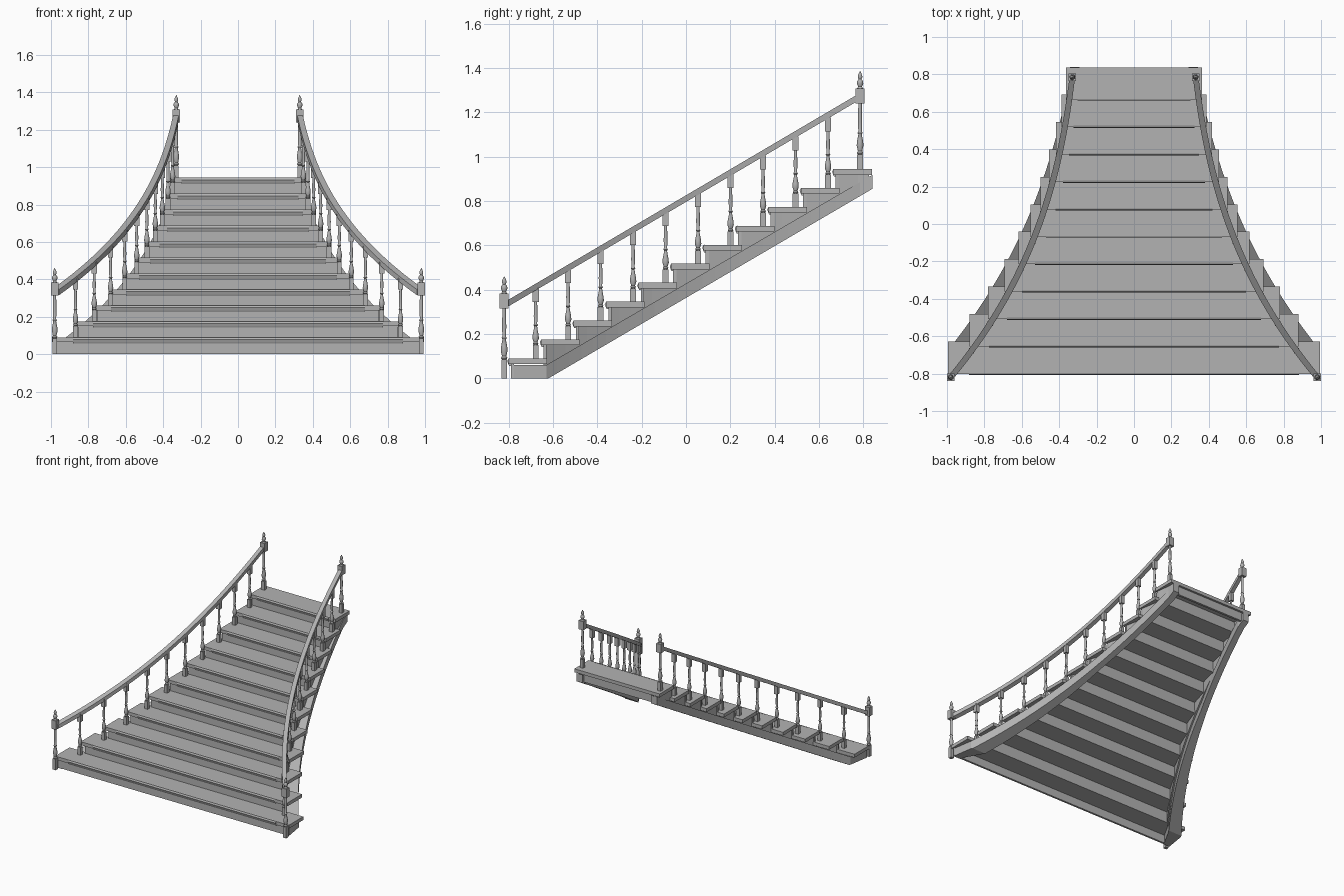
import bpy, bmesh, math

if "Cube" in bpy.data.objects:
    bpy.data.objects.remove(bpy.data.objects["Cube"])

grey = bpy.data.materials.new("plain_grey")
grey.use_nodes = True
grey.diffuse_color = (0.45, 0.45, 0.45, 1)
grey.node_tree.nodes["Principled BSDF"].inputs["Base Color"].default_value = (0.45, 0.45, 0.45, 1)

STEPS, GOING, RISE = 11, 0.1465, 0.0854
FRONT, BACK = -0.805, 0.84


# Plan and elevation curves shared by all parts
def flare(y):
    return 1 - min(max((y + 0.82) / 1.605, 0), 1)


def rail_x(y):
    u = flare(y)
    return 0.33 + 0.65 * (0.3 * u + 0.35 * u ** 2 + 0.35 * u ** 3)


def outer_x(y):
    return min(rail_x(y) + 0.012 + 0.128 * flare(y), 0.985)


def string_inner_x(y):
    return min(outer_x(y) - 0.05, rail_x(y) + 0.01)


def nosing_x(y):
    return rail_x(y) - 0.04 - 0.045 * flare(y)


def rail_half(y):
    return 0.015 + 0.005 * flare(y)


def string_top(y):
    return 0.06 + max(0, y + 0.63) * 0.583


def string_bottom(y):
    return max(0, y + 0.62) * 0.585


def rail_top(y):
    return 0.355 + 0.588 * (y + 0.8)


def finish(name, bm):
    bmesh.ops.recalc_face_normals(bm, faces=bm.faces)
    mesh = bpy.data.meshes.new(name)
    bm.to_mesh(mesh)
    bm.free()
    mesh.materials.append(grey)
    obj = bpy.data.objects.new(name, mesh)
    bpy.context.collection.objects.link(obj)
    return obj


def loft(bm, rings):
    """Skin a list of closed point rings and cap both ends."""
    loops = [[bm.verts.new(p) for p in ring] for ring in rings]
    n = len(loops[0])
    for a, b in zip(loops, loops[1:]):
        for k in range(n):
            bm.faces.new((a[k], a[(k + 1) % n], b[(k + 1) % n], b[k]))
    bm.faces.new(loops[0])
    bm.faces.new(loops[-1])


def ribbon(bm, ys, x_in, x_out, z_low, z_high, side):
    """Curved bar running up the stair."""
    loft(bm, [[(side * x_in(y), y, z_low(y)), (side * x_out(y), y, z_low(y)),
               (side * x_out(y), y, z_high(y)), (side * x_in(y), y, z_high(y))] for y in ys])


def lathe(bm, profile, sides):
    """Turned piece; four sides give a square block of half-width r."""
    turn = math.pi / sides
    grow = math.sqrt(2) if sides == 4 else 1
    loft(bm, [[(r * grow * math.cos(turn + 2 * math.pi * k / sides),
                r * grow * math.sin(turn + 2 * math.pi * k / sides), z)
               for k in range(sides)] for r, z in profile])


def box(bm, half_x, y0, y1, z0, z1):
    loft(bm, [[(x, y0, z0), (x, y1, z0), (x, y1, z1), (x, y0, z1)] for x in (-half_x, half_x)])


def span(a, b, n):
    return [a + (b - a) * k / n for k in range(n + 1)]


# Treads with rounded nosing, and risers
for i in range(STEPS):
    y = FRONT + GOING * i
    top = 0.09 + RISE * i
    low = top - 0.026
    half = rail_x(y - 0.015) + 0.014

    bm = bmesh.new()
    box(bm, half, y + 0.004, y + 0.178, low, top)
    mid = nosing_x(y)
    nose = [(0.012, top + 0.001), (0.004, top - 0.003), (-0.001, top - 0.012),
            (0.004, low), (0.008, low - 0.008), (0.02, low - 0.008)]
    loft(bm, [[(x, y + dy, z) for dy, z in nose] for x in (-mid, mid)])
    finish(f"tread_{i + 1}", bm)

    bm = bmesh.new()
    width = 0.985 if i == 0 else rail_x(y + 0.015) + 0.008
    box(bm, width, y + 0.015, y + 0.03, max(0, low - 0.062), low)
    finish(f"riser_{i + 1}", bm)

# Cross panel under the top landing
bm = bmesh.new()
box(bm, string_inner_x(BACK) + 0.005, BACK - 0.035, BACK - 0.018, string_bottom(BACK), 0.92)
finish("back_panel", bm)

for side, word in ((1, "left"), (-1, "right")):
    # Curved stringer
    bm = bmesh.new()
    ys = [FRONT + 0.015] + span(-0.63, -0.62, 1) + span(-0.58, BACK, 26)
    ribbon(bm, ys, string_inner_x, outer_x, string_bottom, string_top, side)
    finish(f"{word}_stringer", bm)

    # Infill between stringer and the underside of each tread
    bm = bmesh.new()
    for i in range(1, STEPS):
        y = FRONT + GOING * i + 0.016
        under = 0.065 + RISE * i
        ribbon(bm, span(y, y + 0.15, 3), lambda v: rail_x(v) - 0.004, lambda v: rail_x(v) + 0.008,
               lambda v: min(string_top(v) - 0.01, under - 0.002), lambda v: under, side)
    finish(f"{word}_step_infill", bm)

    # Handrail
    bm = bmesh.new()
    ribbon(bm, span(-0.815, 0.785, 32), lambda y: rail_x(y) - rail_half(y),
           lambda y: rail_x(y) + rail_half(y), lambda y: rail_top(y) - 0.03, rail_top, side)
    finish(f"{word}_handrail", bm)

# Turned baluster
bm = bmesh.new()
lathe(bm, [(0.013, 0), (0.013, 0.06)], 4)
lathe(bm, [(0.009, 0.06), (0.013, 0.066), (0.009, 0.073), (0.015, 0.09), (0.014, 0.105),
           (0.008, 0.135), (0.007, 0.145), (0.011, 0.15), (0.007, 0.156),
           (0.009, 0.19), (0.007, 0.255)], 12)
lathe(bm, [(0.014, 0.255), (0.014, 0.318)], 4)
baluster = finish("baluster", bm)

# Newel post with finial
bm = bmesh.new()
lathe(bm, [(0.013, 0), (0.013, 0.085)], 4)
lathe(bm, [(0.01, 0.085), (0.015, 0.092), (0.01, 0.1), (0.016, 0.125), (0.014, 0.145),
           (0.008, 0.175), (0.012, 0.182), (0.008, 0.19), (0.01, 0.23), (0.008, 0.315)], 12)
lathe(bm, [(0.02, 0.315), (0.02, 0.382)], 4)
lathe(bm, [(0.014, 0.382), (0.009, 0.39), (0.015, 0.405), (0.014, 0.415), (0.007, 0.424),
           (0.011, 0.434), (0.009, 0.444), (0.001, 0.46)], 12)
newel = finish("newel_post", bm)

for obj in (baluster, newel):
    bpy.ops.object.select_all(action="DESELECT")
    obj.select_set(True)
    bpy.context.view_layer.objects.active = obj
    bpy.ops.object.shade_smooth_by_angle(angle=math.radians(40))


def place(source, name, location):
    obj = source.copy()
    obj.name = name
    obj.location = location
    bpy.context.collection.objects.link(obj)


# Repeat posts along both rails
for side, word in ((1, "left"), (-1, "right")):
    place(newel, f"{word}_front_newel", (side * 0.98, -0.82, 0))
    place(newel, f"{word}_back_newel", (side * 0.33, 0.785, 0.925))
    for i in range(STEPS - 1):
        y = -0.678 + GOING * i
        place(baluster, f"{word}_baluster_{i + 1}", (side * rail_x(y), y, 0.09 + RISE * i))
for obj in (baluster, newel):
    bpy.data.objects.remove(obj)
